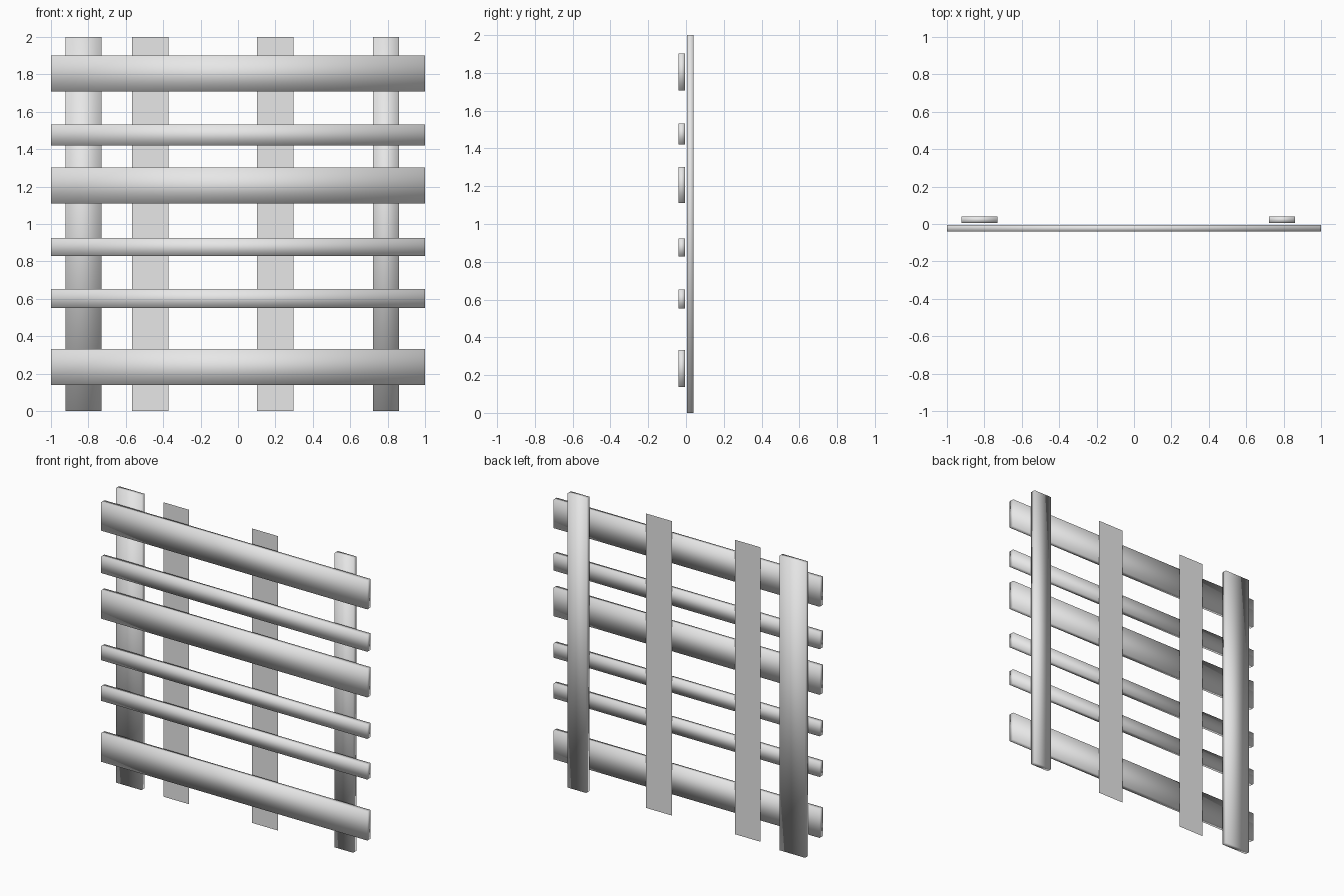
import bpy
import bmesh
from mathutils import Vector

if "Cube" in bpy.data.objects:
    bpy.data.objects.remove(bpy.data.objects["Cube"], do_unlink=True)

GREY = (0.8, 0.8, 0.8, 1.0)
grey = bpy.data.materials.new("plain_grey")
grey.use_nodes = True
grey.diffuse_color = GREY
grey.node_tree.nodes["Principled BSDF"].inputs["Base Color"].default_value = GREY

HEIGHT = 2.0
GAP = 0.006    # half the gap between slats and uprights
DEPTH = 0.04   # half the overall depth


def finish(name, bm, low, high, smooth):
    """Stretch a unit shape between two corners and make it an object."""
    low, high = Vector(low), Vector(high)
    size, centre = high - low, (low + high) / 2
    for v in bm.verts:
        v.co = Vector(a * b for a, b in zip(v.co, size)) + centre
    for f in bm.faces:
        f.smooth = smooth
    mesh = bpy.data.meshes.new(name)
    bm.to_mesh(mesh)
    bm.free()
    mesh.materials.append(grey)
    obj = bpy.data.objects.new(name, mesh)
    bpy.context.collection.objects.link(obj)
    return obj


def board(name, low, high):
    """Softly shaded plank."""
    bm = bmesh.new()
    bmesh.ops.create_cube(bm, size=1)
    return finish(name, bm, low, high, True)


def strip(name, x0, x1, y):
    """Paper-thin upright: one flat face toward the front."""
    bm = bmesh.new()
    corners = [(-0.5, -0.5), (0.5, -0.5), (0.5, 0.5), (-0.5, 0.5)]
    bm.faces.new([bm.verts.new((x, 0, z)) for x, z in corners])
    return finish(name, bm, (x0, y, 0), (x1, y, HEIGHT), False)


# Horizontal slats, bottom to top
slats = [(0.138, 0.333), (0.552, 0.652), (0.828, 0.924),
         (1.11, 1.303), (1.42, 1.533), (1.708, 1.902)]
for i, (z0, z1) in enumerate(slats, 1):
    board(f"slat_{i}", (-1, -DEPTH, z0), (1, -GAP, z1))

# Solid outer uprights
board("right_upright", (-0.923, GAP, 0), (-0.73, DEPTH, HEIGHT))
board("left_upright", (0.722, GAP, 0), (0.861, DEPTH, HEIGHT))

# Thin inner uprights
strip("inner_right_strip", -0.566, -0.372, GAP)
strip("inner_left_strip", 0.102, 0.297, GAP)
